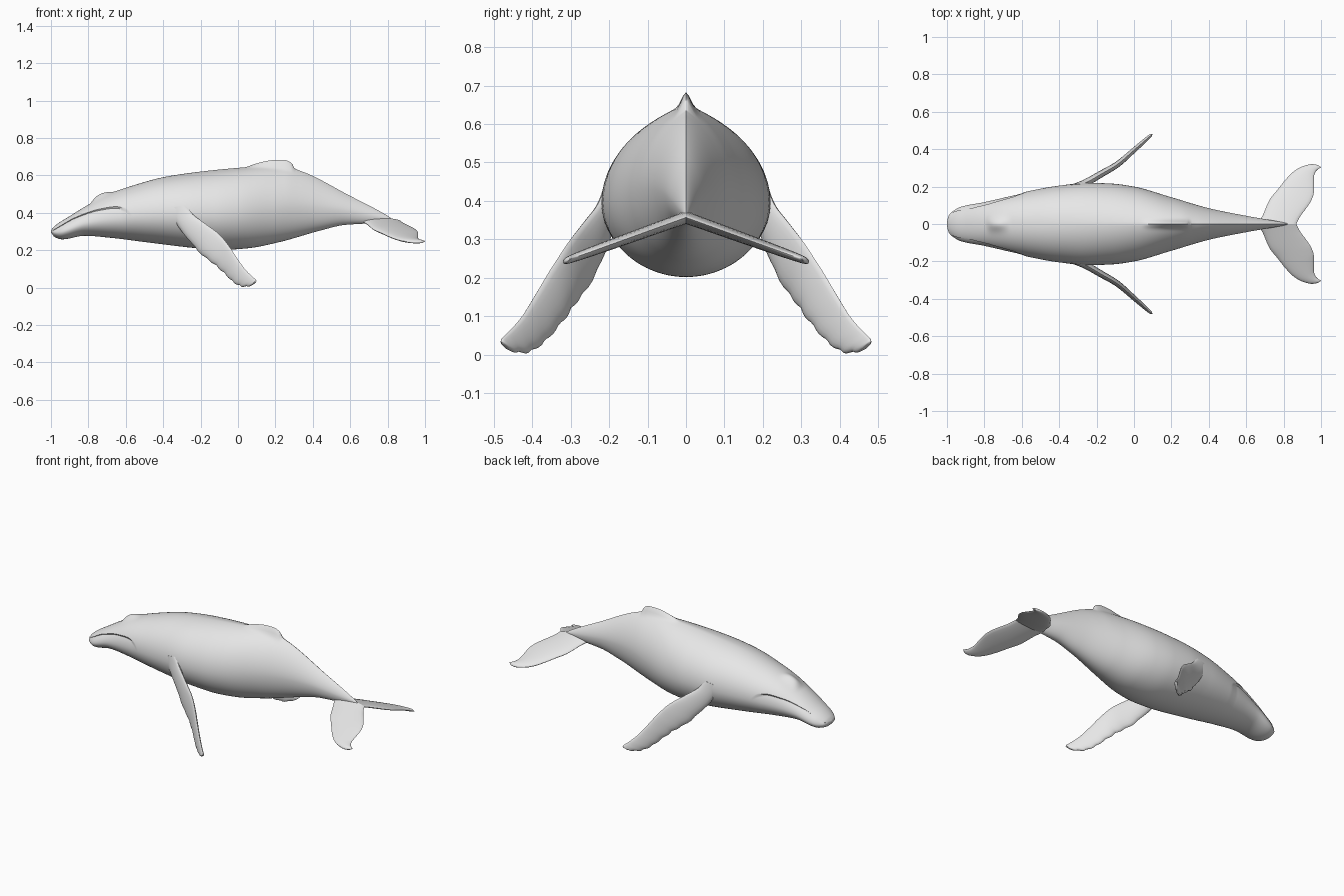
import bpy, math

if "Cube" in bpy.data.objects:
    bpy.data.objects.remove(bpy.data.objects["Cube"])

skin = bpy.data.materials.new("grey skin")
skin.diffuse_color = (0.8, 0.8, 0.8, 1)
skin.use_nodes = True
skin.node_tree.nodes["Principled BSDF"].inputs["Base Color"].default_value = skin.diffuse_color


def curve(pts, x):
    """Smooth monotone interpolation through (x, value) points."""
    if x <= pts[0][0]:
        return pts[0][1]
    if x >= pts[-1][0]:
        return pts[-1][1]
    d = [(b[1] - a[1]) / (b[0] - a[0]) for a, b in zip(pts, pts[1:])]

    def slope(i):
        if i == 0 or i == len(d):
            return d[min(i, len(d) - 1)]
        p, q = d[i - 1], d[i]
        return 2 * p * q / (p + q) if p * q > 0 else 0
    i = max(k for k in range(len(d)) if pts[k][0] <= x)
    (x0, y0), (x1, y1) = pts[i], pts[i + 1]
    h = x1 - x0
    t = (x - x0) / h
    return (y0 * (1 + 2 * t) * (1 - t) ** 2 + slope(i) * h * t * (1 - t) ** 2
            + y1 * t * t * (3 - 2 * t) + slope(i + 1) * h * t * t * (t - 1))


def loft(name, rings, mirror=False):
    """Skin closed rings into one smooth object with capped ends."""
    n = len(rings[0])
    verts = [p for r in rings for p in r]
    faces = [(i * n + j, i * n + (j + 1) % n, (i + 1) * n + (j + 1) % n, (i + 1) * n + j)
             for i in range(len(rings) - 1) for j in range(n)]
    faces += [tuple(reversed(range(n))), tuple(range(len(verts) - n, len(verts)))]
    me = bpy.data.meshes.new(name)
    me.from_pydata(verts, [], faces)
    me.materials.append(skin)
    ob = bpy.data.objects.new(name, me)
    bpy.context.collection.objects.link(ob)
    bpy.ops.object.select_all(action='DESELECT')
    ob.select_set(True)
    bpy.context.view_layer.objects.active = ob
    bpy.ops.object.mode_set(mode='EDIT')
    bpy.ops.mesh.select_all(action='SELECT')
    bpy.ops.mesh.normals_make_consistent(inside=False)
    bpy.ops.object.mode_set(mode='OBJECT')
    bpy.ops.object.shade_smooth_by_angle(angle=math.radians(45))
    if mirror:
        m = ob.modifiers.new("mirror", 'MIRROR')
        m.use_axis = (False, True, False)
    return ob


# Body profiles along the length
TOP = [(-1, .305), (-.985, .325), (-.9, .382), (-.78, .455), (-.7, .497), (-.58, .54),
       (-.39, .592), (-.2, .62), (0, .64), (.15, .65), (.25, .645), (.33, .625),
       (.6, .49), (.8, .384), (.82, .37)]
BOTTOM = [(-1, .295), (-.98, .27), (-.94, .258), (-.82, .277), (-.68, .266), (-.47, .24),
          (-.2, .209), (-.08, .202), (.05, .21), (.22, .243), (.44, .305), (.57, .335),
          (.72, .345), (.82, .36)]
WIDTH = [(-1, .005), (-.995, .035), (-.98, .062), (-.93, .095), (-.8, .122), (-.61, .166),
         (-.4, .205), (-.24, .22), (-.12, .216), (0, .2), (.19, .146), (.41, .082),
         (.62, .04), (.8, .008), (.82, .003)]
MOUTH = [(-1, .30), (-.95, .33), (-.87, .375), (-.74, .42), (-.65, .433), (-.6, .42), (-.565, .385)]
FIN = [(.04, 0), (.12, .02), (.2, .034), (.25, .037), (.28, .031), (.292, .022), (.3, .004), (.33, 0)]
RIDGE = [(-.5, 0), (0, .12), (.4, .35), (.8, .4)]
BLOWHOLE = [(-.79, 0), (-.755, .02), (-.74, .021), (-.66, 0)]
M = 28


def body_ring(x):
    top, bot, w = curve(TOP, x), curve(BOTTOM, x), curve(WIDTH, x)
    zc = bot + .45 * (top - bot)
    hu, hd = top - zc, zc - bot
    k = curve(RIDGE, x)
    # the middle row of each side follows the mouth line on the head
    lip = 0
    if x < -.565:
        q = (curve(MOUTH, x) - zc) / hu
        lip = math.asin(max(-.8, min(.8, q)))
    depth = .01 * max(0, min(1, (-.575 - x) / .05)) * min(1, (x + 1) / .04)
    half = []
    for j in range(2 * M + 1):
        if j <= M:
            t = -math.pi / 2 + (lip + math.pi / 2) * j / M
        else:
            t = lip + (math.pi / 2 - lip) * (j - M) / M
        c, s = max(0, math.cos(t)), math.sin(t)
        y = w * c
        z = zc + (hu * ((1 - k) * s + k * (1 - c)) if s > 0 else hd * s)
        if j < M:                                   # recessed lower jaw
            y = max(0, y - depth * (j / M) ** 2 * min(1, (M - j) / 1.0))
        if s > 0:                                   # dorsal fin and blowhole swelling
            z += curve(FIN, x) * math.exp(-(y / .017) ** 2)
            z += curve(BLOWHOLE, x) * math.exp(-(y / .035) ** 2)
        half.append((x, y, z))
    return half + [(a, -b, c) for a, b, c in half[-2:0:-1]]


xs = [-1 + .06 * (i / 14) ** 2 for i in range(14)]
xs += [-.94 + 1.76 * i / 190 for i in range(191)]
loft("body", [body_ring(x) for x in xs])


def blade(name, lead, trail, thick, place, knobs=0, n=60, around=20):
    """Flattened limb: edge points per station, placed in space with a thickness axis."""
    def at(pts, s):
        u = [(i / (len(pts) - 1), p) for i, p in enumerate(pts)]
        return [curve([(a, p[c]) for a, p in u], s) for c in (0, 1)]
    rings = []
    for i in range(n + 1):
        s = 1 - (1 - i / n) ** 1.5
        a, b = at(lead, s), at(trail, s)
        if knobs and .3 < s < .93:                  # knobbly leading edge
            r = .007 * abs(math.sin(s * knobs * math.pi))
            a = [a[0] - r * .7, a[1] - r * .7]
        th = curve(thick, s)
        ring = []
        for j in range(around):
            t = 2 * math.pi * j / around
            f = .5 - .5 * math.cos(t)
            off = th * math.sin(t) * (1.15 - .45 * f)
            ring.append(place(a[0] + (b[0] - a[0]) * f, a[1] + (b[1] - a[1]) * f, off))
        rings.append(ring)
    return loft(name, rings, mirror=True)


# Pectoral flippers: outline in side view, bowed outward towards the tip
SPREAD = [(-.42, .15), (-.36, .18), (-.285, .208), (-.24, .23), (-.18, .265),
          (-.09, .318), (0, .395), (.1, .483)]


def place_flipper(x, z, off):
    return (x - off * .6, curve(SPREAD, x) + off * .8, z)


blade("flippers",
      [(-.39, .42), (-.345, .365), (-.285, .28), (-.185, .175), (-.12, .125),
       (-.065, .075), (-.015, .028), (.03, .008), (.07, .012), (.094, .028)],
      [(-.28, .44), (-.245, .395), (-.18, .345), (-.10, .285), (-.05, .225),
       (0, .15), (.04, .095), (.075, .06), (.095, .042), (.098, .034)],
      [(0, .024), (.4, .018), (.8, .012), (.95, .008), (1, .002)],
      place_flipper, knobs=11)


# Tail flukes: outline from above, drooping towards the tips
def place_fluke(x, y, off):
    return (x, y, .357 - .36 * abs(y) + off)


blade("flukes",
      [(.66, 0), (.685, .04), (.725, .13), (.765, .18), (.81, .237), (.855, .282),
       (.90, .308), (.95, .32), (.98, .316), (.998, .305)],
      [(.868, 0), (.885, .035), (.925, .09), (.95, .13), (.962, .175), (.962, .215),
       (.962, .25), (.97, .278), (.985, .294), (1.0, .302)],
      [(0, .018), (.5, .014), (.85, .009), (1, .002)],
      place_fluke)
